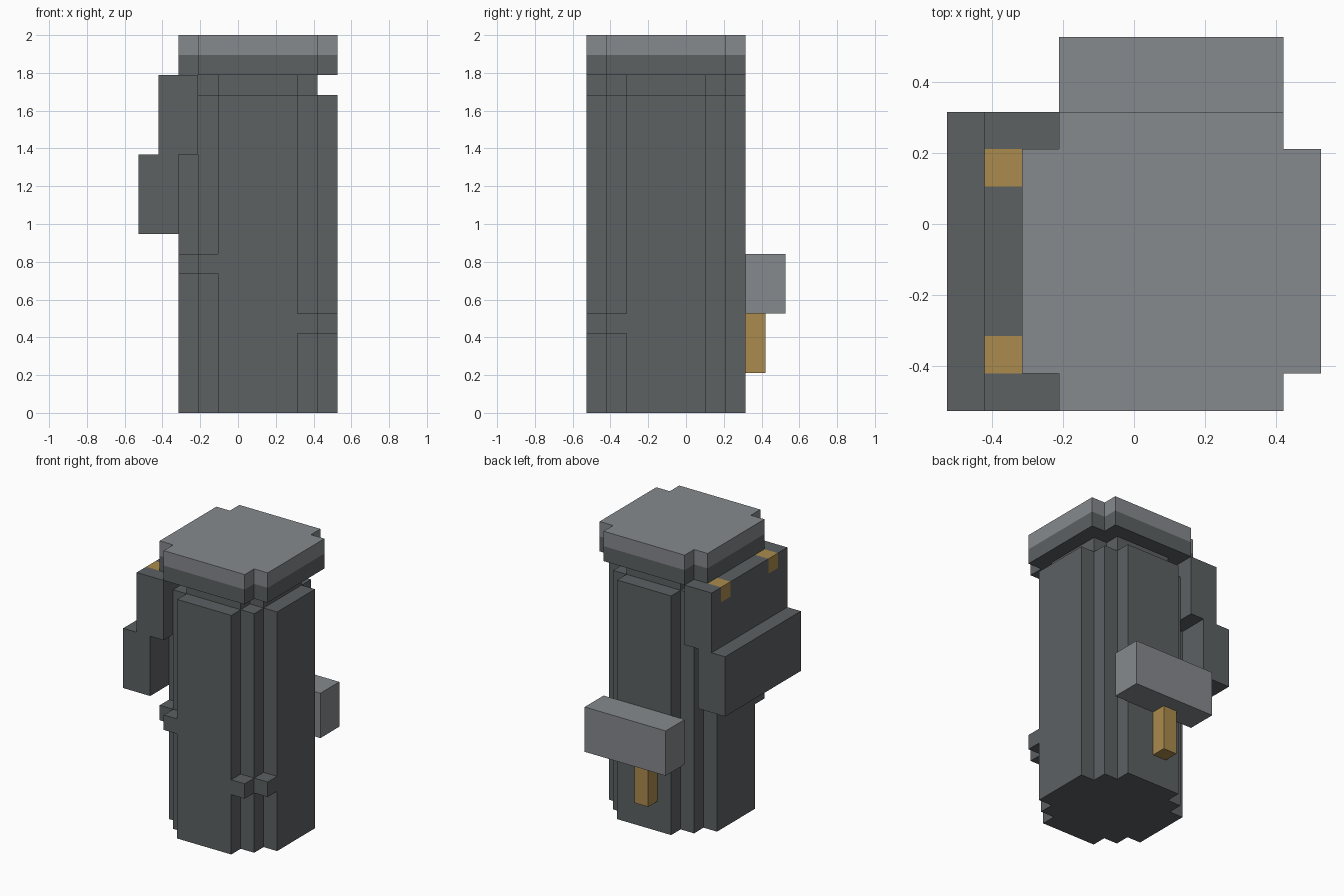
import bpy, bmesh
from mathutils import Vector

U = 2 / 19          # one modelling block
CX, CY = 1, -1      # axis of the canister, in blocks

if "Cube" in bpy.data.objects:
    bpy.data.objects.remove(bpy.data.objects["Cube"], do_unlink=True)


def material(name, rgb):
    m = bpy.data.materials.new(name)
    m.use_nodes = True
    m.diffuse_color = (*rgb, 1)
    for n in m.node_tree.nodes:
        if n.type == 'BSDF_PRINCIPLED':
            n.inputs["Base Color"].default_value = (*rgb, 1)
    return m


DARK = material("dark_grey", (0.109, 0.119, 0.124))
LIGHT = material("light_grey", (0.238, 0.252, 0.268))
GOLD = material("brass", (0.407, 0.258, 0.074))


def finish(name, bm, *mats):
    """Scale from blocks to units and make the object."""
    bmesh.ops.recalc_face_normals(bm, faces=bm.faces)
    bmesh.ops.scale(bm, vec=(U, U, U), verts=bm.verts)
    me = bpy.data.meshes.new(name)
    bm.to_mesh(me)
    bm.free()
    for m in mats:
        me.materials.append(m)
    ob = bpy.data.objects.new(name, me)
    bpy.context.collection.objects.link(ob)
    return ob


def add_box(bm, lo, hi):
    lo, hi = Vector(lo), Vector(hi)
    verts = bmesh.ops.create_cube(bm, size=1)["verts"]
    bmesh.ops.scale(bm, vec=hi - lo, verts=verts)
    bmesh.ops.translate(bm, vec=(lo + hi) / 2, verts=verts)


def box(name, lo, hi, mat):
    bm = bmesh.new()
    add_box(bm, lo, hi)
    return finish(name, bm, mat)


def stepped_prism(name, half, steps, z0, z1, mat):
    """Square column whose corners are cut in one-block stairs."""
    corner = [(half, half - steps)]
    for i in range(steps):
        x, y = corner[-1]
        corner += [(x - 1, y), (x - 1, y + 1)]
    outline = []
    for _ in range(4):
        outline += corner
        corner = [(-y, x) for x, y in corner]
    bm = bmesh.new()
    face = bm.faces.new([bm.verts.new((CX + x, CY + y, z0)) for x, y in outline])
    top = bmesh.ops.extrude_face_region(bm, geom=[face])["geom"]
    bmesh.ops.translate(bm, vec=(0, 0, z1 - z0),
                        verts=[v for v in top if isinstance(v, bmesh.types.BMVert)])
    return finish(name, bm, mat)


# Canister column and lid
stepped_prism("body", 4, 2, 0, 16, DARK)
stepped_prism("neck", 3, 1, 16, 17, DARK)
stepped_prism("lid_rim", 4, 1, 17, 18, DARK)
stepped_prism("lid_top", 4, 1, 18, 19, LIGHT)

# Small lugs filling the front corners
for name, side, z in (("left_corner_lug", 1, 4), ("right_corner_lug", -1, 7)):
    bm = bmesh.new()
    for i in range(2):
        xs = sorted((CX + side * (2 + i), CX + side * (3 + i)))
        add_box(bm, (xs[0], i - 5, z), (xs[1], i - 4, z + 1))
    finish(name, bm, DARK)

# Side lever: upper plate with brass hinge blocks, and lower grip
bm = bmesh.new()
add_box(bm, (-4, -5, 13), (-2, 3, 17))
cuts = [((0, y, 0), (0, 1, 0)) for y in (-4, -3, 1, 2)]
cuts += [((0, 0, 16), (0, 0, 1)), ((-3, 0, 0), (1, 0, 0))]
for co, no in cuts:
    bmesh.ops.bisect_plane(bm, geom=bm.verts[:] + bm.edges[:] + bm.faces[:],
                           plane_co=co, plane_no=no)
for f in bm.faces:
    c = f.calc_center_median()
    if c.x < -3 and c.z > 16 and (-4 < c.y < -3 or 1 < c.y < 2):
        f.material_index = 1
finish("lever_plate", bm, DARK, GOLD)
box("lever_grip", (-5, -5, 9), (-3, 3, 13), DARK)

# Back block and brass pin
box("back_block", (-2, 3, 5), (4, 5, 8), LIGHT)
box("back_pin", (0, 3, 2), (1, 4, 5), GOLD)
